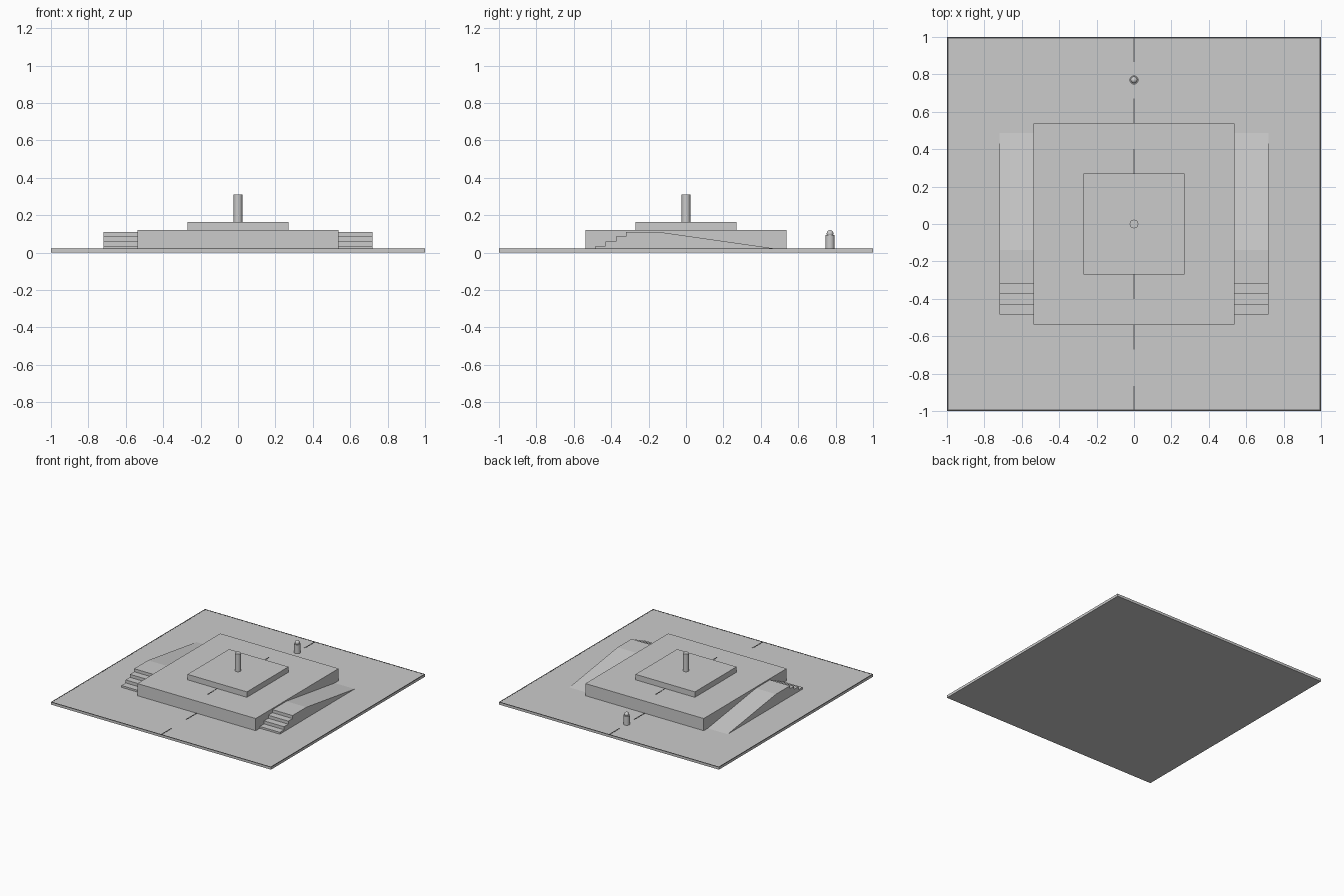
import bpy
import bmesh

cube = bpy.data.objects.get("Cube")
if cube:
    bpy.data.objects.remove(cube, do_unlink=True)


def material(name, value):
    mat = bpy.data.materials.new(name)
    mat.use_nodes = True
    color = (value, value, value, 1)
    mat.diffuse_color = color
    mat.node_tree.nodes["Principled BSDF"].inputs["Base Color"].default_value = color
    return mat


STONE = material("light grey stone", 0.6)
DARK = material("dark grey line", 0.1)
BASE_TOP = 0.02
PLATFORM_TOP = 0.12
TIER_TOP = 0.165


def finish(name, bm, mat):
    bmesh.ops.recalc_face_normals(bm, faces=bm.faces)
    mesh = bpy.data.meshes.new(name)
    bm.to_mesh(mesh)
    bm.free()
    mesh.materials.append(mat)
    obj = bpy.data.objects.new(name, mesh)
    bpy.context.collection.objects.link(obj)
    return obj


def box(name, x, y, z, mat=STONE):
    """Box spanning the given (low, high) ranges."""
    bm = bmesh.new()
    bmesh.ops.create_cube(bm, size=1)
    for v in bm.verts:
        v.co = [r[0] if c < 0 else r[1] for c, r in zip(v.co, (x, y, z))]
    return finish(name, bm, mat)


def smooth(obj):
    bpy.ops.object.select_all(action="DESELECT")
    obj.select_set(True)
    bpy.context.view_layer.objects.active = obj
    bpy.ops.object.shade_smooth_by_angle()


def cylinder(name, y, radius, z0, z1):
    bm = bmesh.new()
    bmesh.ops.create_cone(bm, cap_ends=True, segments=24, radius1=radius,
                          radius2=radius, depth=z1 - z0)
    bmesh.ops.translate(bm, verts=bm.verts, vec=(0, y, (z0 + z1) / 2))
    smooth(finish(name, bm, STONE))


# Stacked square tiers
for name, half, low, high in (("base_slab", 1, 0, BASE_TOP),
                              ("platform", 0.538, BASE_TOP, PLATFORM_TOP),
                              ("upper_tier", 0.27, PLATFORM_TOP, TIER_TOP)):
    box(name, (-half, half), (-half, half), (low, high))

# Central post
cylinder("center_post", 0, 0.023, TIER_TOP, 0.31)

# Bollard with a round head at the back
cylinder("bollard_body", 0.77, 0.024, BASE_TOP, 0.093)
bm = bmesh.new()
bmesh.ops.create_uvsphere(bm, u_segments=20, v_segments=12, radius=0.018)
bmesh.ops.translate(bm, verts=bm.verts, vec=(0, 0.77, 0.102))
smooth(finish("bollard_head", bm, STONE))

# Side profile: steps up from the front, a landing, then a ramp down
profile = [(-0.485, BASE_TOP)]
for i in range(4):
    y, z = -0.485 + 0.055 * i, 0.035 + 0.025 * i
    profile += [(y, z), (y + 0.055, z)]
profile[-1] = (-0.14, 0.11)
profile.append((0.487, BASE_TOP))

for side, sign in (("left", 1), ("right", -1)):
    bm = bmesh.new()
    face = bm.faces.new([bm.verts.new((sign * 0.538, y, z)) for y, z in profile])
    ext = bmesh.ops.extrude_face_region(bm, geom=[face], use_keep_orig=True)
    moved = [g for g in ext["geom"] if isinstance(g, bmesh.types.BMVert)]
    bmesh.ops.translate(bm, verts=moved, vec=(sign * 0.182, 0, 0))
    finish(side + "_steps_and_ramp", bm, STONE)

# Dark centre line dashes, mirrored front to back
for end, sign in (("front", -1), ("back", 1)):
    for part, near, far, z in (("inner", 0.27, 0.4, PLATFORM_TOP),
                               ("middle", 0.54, 0.67, BASE_TOP),
                               ("outer", 0.865, 0.998, BASE_TOP)):
        y = sorted((sign * near, sign * far))
        box(f"{end}_{part}_line", (-0.004, 0.004), y, (z, z + 0.0015), DARK)

# Thin dark border around the base
for sign in (-1, 1):
    edge = sorted((sign * 0.993, sign))
    z = (BASE_TOP, BASE_TOP + 0.001)
    box("border_across", (-1, 1), edge, z, DARK)
    box("border_along", edge, (-0.993, 0.993), z, DARK)
